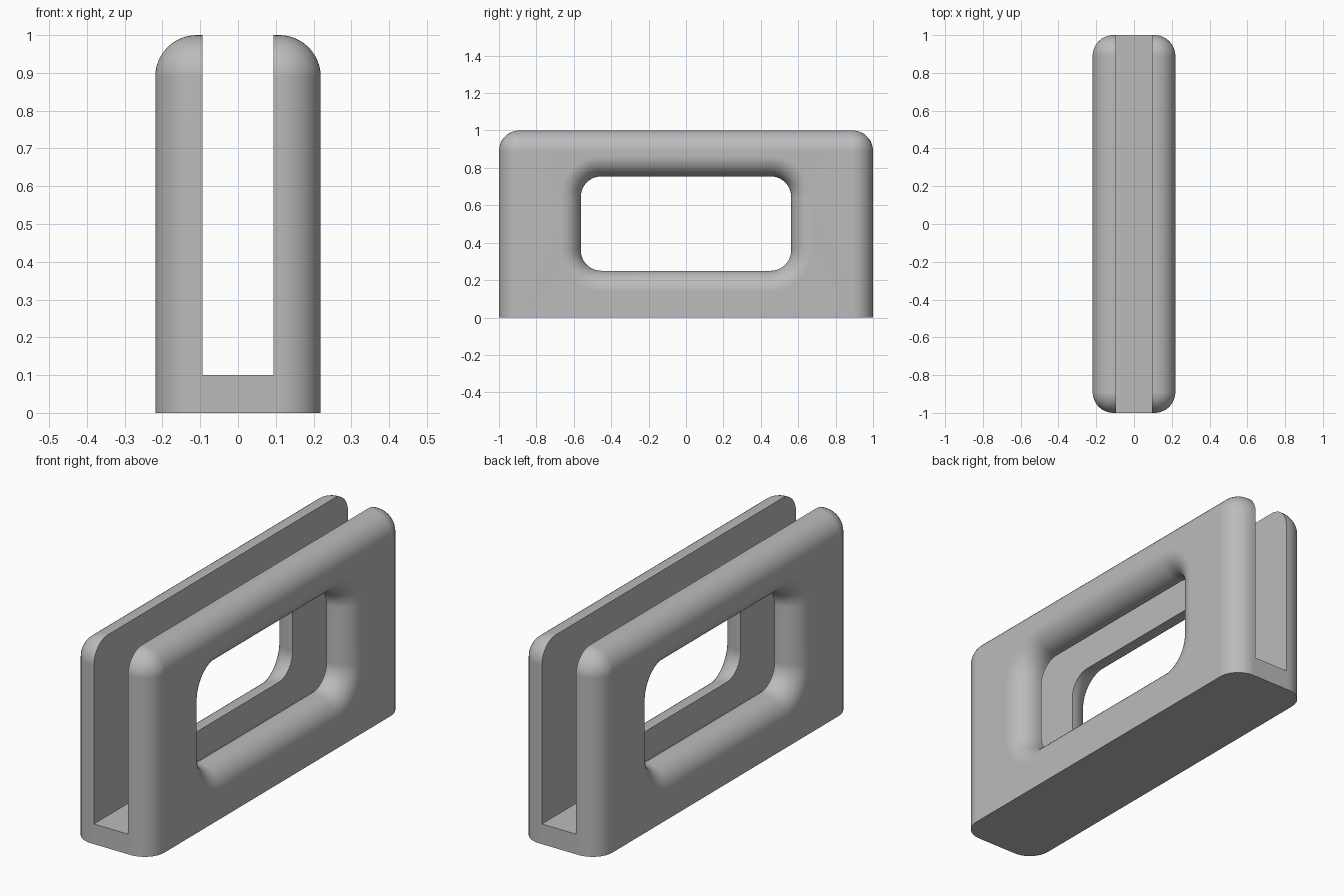
import bpy, bmesh
from math import sin, cos, pi

if "Cube" in bpy.data.objects:
    bpy.data.objects.remove(bpy.data.objects["Cube"], do_unlink=True)

INNER, OUTER = 0.094, 0.219   # wall faces, distance from the middle
R = 0.11                      # fillet radius
STEPS = 12                    # segments per quarter circle

grey = bpy.data.materials.new("light grey")
grey.use_nodes = True
grey.diffuse_color = (0.5, 0.5, 0.5, 1)
grey.node_tree.nodes["Principled BSDF"].inputs["Base Color"].default_value = (0.5, 0.5, 0.5, 1)


def rounded_rect(x, half_y, z0, z1, r_bottom, r_top):
    """Points of a rounded rectangle in the plane at x."""
    corners = [(1, z1, r_top, 0), (-1, z1, r_top, 1),
               (-1, z0, r_bottom, 2), (1, z0, r_bottom, 3)]
    pts = []
    for side, z, r, quarter in corners:
        cy = side * (half_y - r)
        cz = z - r if quarter < 2 else z + r
        for i in range(STEPS + 1):
            a = (quarter + i / STEPS) * pi / 2
            pts.append((x, cy + r * cos(a), cz + r * sin(a)))
    return pts


def outline(x, inset):
    return rounded_rect(x, 1 - inset, 0, 1 - inset, 0, R - inset)


def window(x, grow):
    return rounded_rect(x, 0.5625 + grow, 0.25 - grow, 0.755 + grow, R + grow, R + grow)


def finish(bm, name):
    bmesh.ops.remove_doubles(bm, verts=bm.verts, dist=0.0001)
    bmesh.ops.recalc_face_normals(bm, faces=bm.faces)
    mesh = bpy.data.meshes.new(name)
    bm.to_mesh(mesh)
    bm.free()
    mesh.materials.append(grey)
    obj = bpy.data.objects.new(name, mesh)
    bpy.context.collection.objects.link(obj)
    return obj


def make_wall(name, side):
    # Loft from the inner rim, over the fillets, and back through the window
    fillet = [(OUTER - R + R * sin(a), R * (1 - cos(a)))
              for a in (i / STEPS * pi / 2 for i in range(STEPS + 1))]
    loops = [outline(INNER, 0)] + [outline(x, d) for x, d in fillet]
    loops += [window(x, d) for x, d in reversed(fillet)] + [window(INNER, 0)]
    bm = bmesh.new()
    rings = [[bm.verts.new((side * x, y, z)) for x, y, z in loop] for loop in loops]
    for k, ring in enumerate(rings):
        after = rings[(k + 1) % len(rings)]
        for i in range(len(ring)):
            j = (i + 1) % len(ring)
            bm.faces.new((ring[i], ring[j], after[j], after[i]))
    obj = finish(bm, name)
    bpy.ops.object.select_all(action='DESELECT')
    obj.select_set(True)
    bpy.context.view_layer.objects.active = obj
    bpy.ops.object.shade_smooth_by_angle(angle=pi / 6)
    mod = obj.modifiers.new("flat faces stay flat", 'WEIGHTED_NORMAL')
    mod.keep_sharp = True


# Two mirrored walls
make_wall("left_wall", 1)
make_wall("right_wall", -1)

# Floor joining the walls
bm = bmesh.new()
bmesh.ops.create_cube(bm, size=1)
for v in bm.verts:
    v.co = (v.co.x * 2 * INNER, v.co.y * 2, (v.co.z + 0.5) * 0.1)
finish(bm, "floor")
